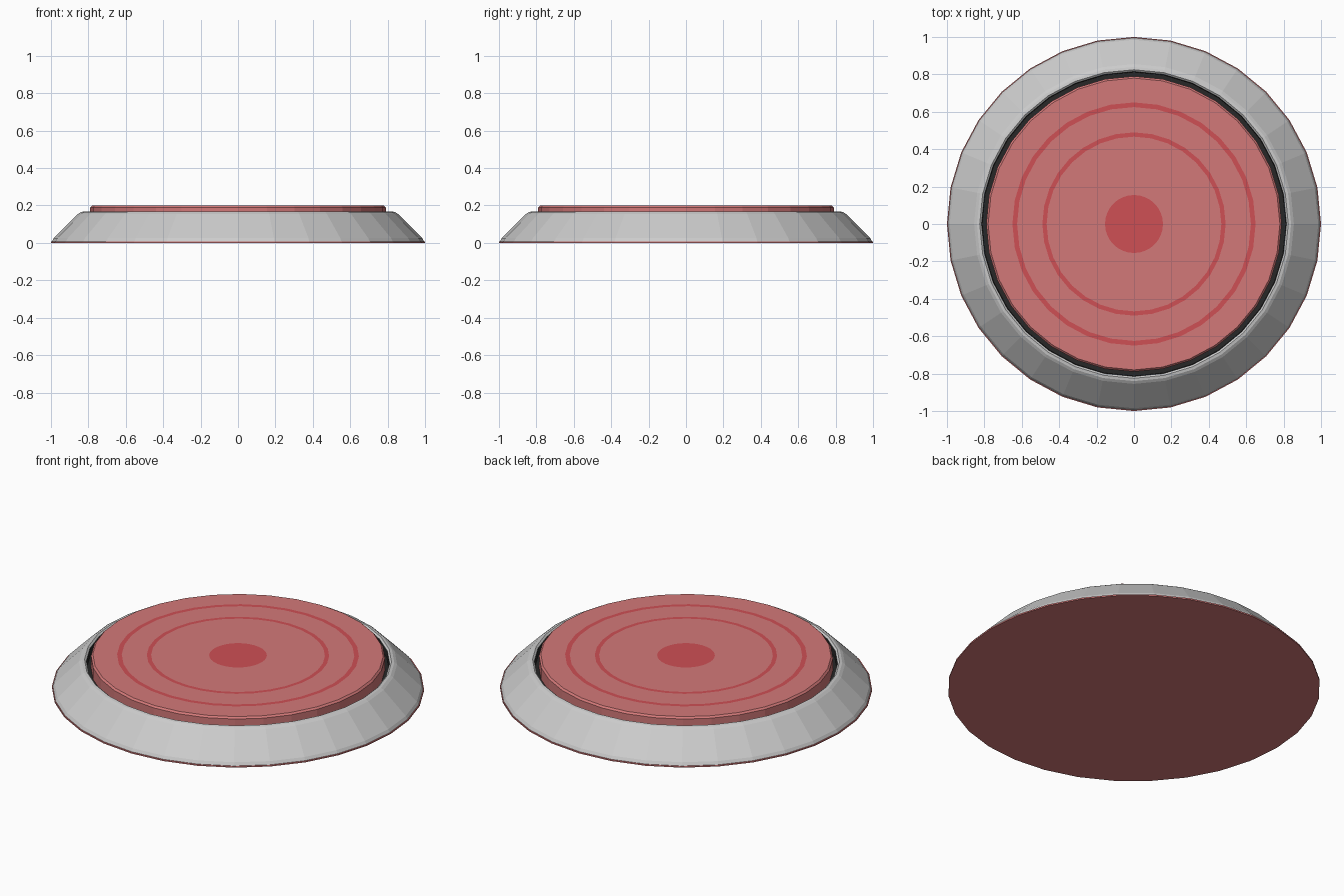
import bpy, bmesh, math

if "Cube" in bpy.data.objects:
    bpy.data.objects.remove(bpy.data.objects["Cube"])

SIDES = 32


def material(name, rgb):
    m = bpy.data.materials.new(name)
    m.diffuse_color = (*rgb, 1)
    m.use_nodes = True
    m.node_tree.nodes["Principled BSDF"].inputs["Base Color"].default_value = m.diffuse_color
    return m


def lathe(name, profile, mats=(), bands=None, closed=False):
    """Revolve an (r, z) profile; r = 0 makes a cap centre. bands = material per segment."""
    bm = bmesh.new()
    rings = []
    for r, z in profile:
        if r == 0:
            rings.append([bm.verts.new((0, 0, z))] * SIDES)
        else:
            rings.append([bm.verts.new((r * math.sin(2 * math.pi * i / SIDES),
                                        r * math.cos(2 * math.pi * i / SIDES), z))
                          for i in range(SIDES)])
    count = len(rings) if closed else len(rings) - 1
    for k in range(count):
        a, b = rings[k], rings[(k + 1) % len(rings)]
        for i in range(SIDES):
            j = (i + 1) % SIDES
            f = bm.faces.new(dict.fromkeys((a[i], a[j], b[j], b[i])))
            f.material_index = bands[k] if bands else 0
    bmesh.ops.recalc_face_normals(bm, faces=bm.faces)
    me = bpy.data.meshes.new(name)
    bm.to_mesh(me)
    bm.free()
    for m in mats:
        me.materials.append(m)
    ob = bpy.data.objects.new(name, me)
    bpy.context.collection.objects.link(ob)
    return ob


red = material("red", (0.65, 0.19, 0.19))
deep_red = material("deep_red", (0.62, 0.08, 0.09))
black = material("black", (0.02, 0.02, 0.02))

# thin base plate
lathe("base_plate", [(0, 0), (1, 0), (1, 0.008), (0, 0.008)], [red])

# sloped outer housing with a small rounded lip
lathe("housing", [(0.995, 0.008), (0.985, 0.025), (0.855, 0.155), (0.84, 0.165),
                  (0.825, 0.168), (0.815, 0.16), (0.815, 0.008)], closed=True)

# black gap liner around the button
lathe("gap_liner", [(0.82, 0.01), (0.82, 0.158), (0.814, 0.158), (0.812, 0.12),
                    (0.78, 0.12), (0.78, 0.01)], [black], closed=True)

# raised button with a centre spot and two inlaid rings
lathe("button", [(0, 0.2), (0.155, 0.2), (0.467, 0.2), (0.49, 0.2), (0.625, 0.2),
                 (0.65, 0.2), (0.78, 0.2), (0.79, 0.19), (0.79, 0.01), (0, 0.01)],
      [red, deep_red], [1, 0, 1, 0, 1, 0, 0, 0, 0])
